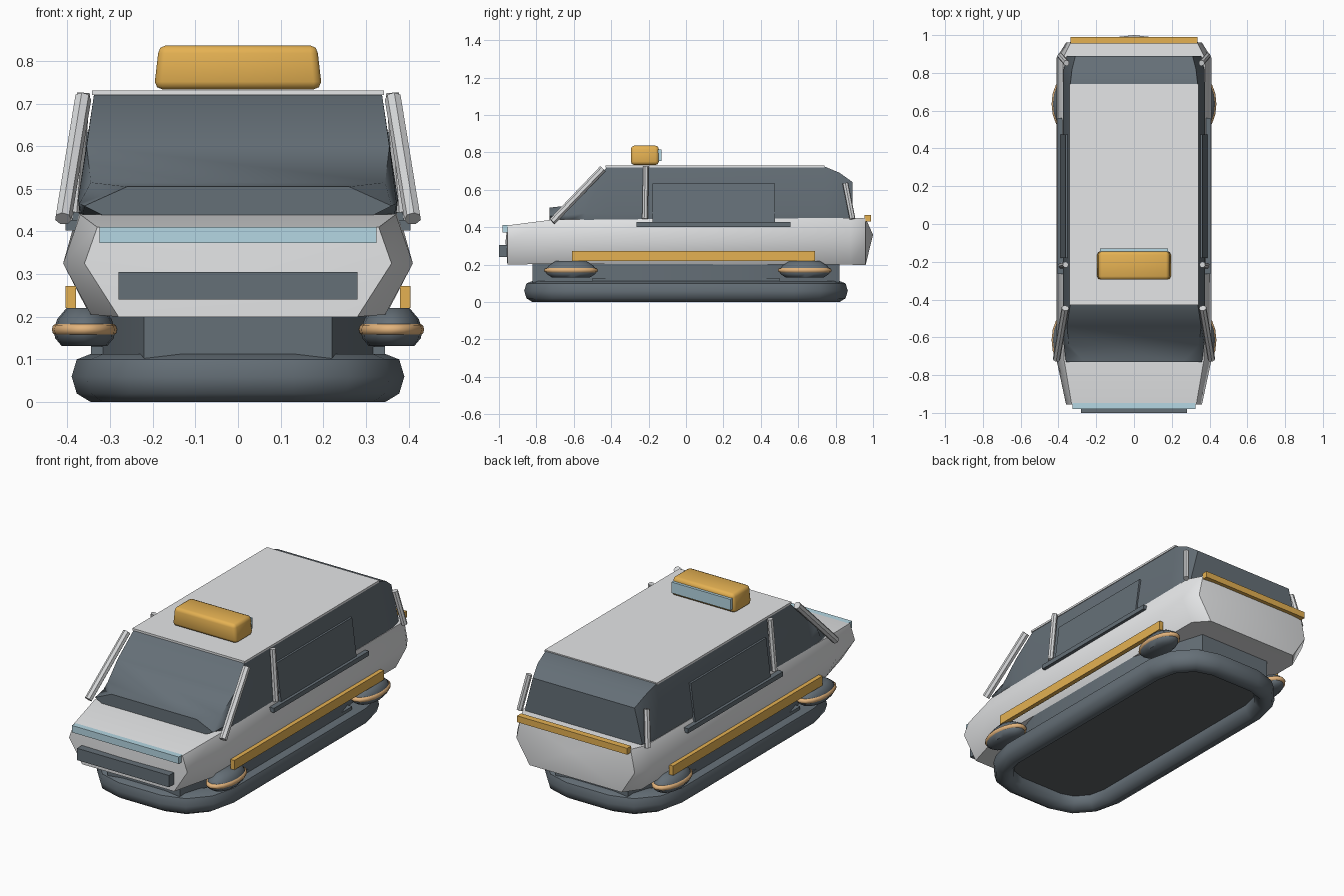
import bpy, bmesh
from math import sin, cos, pi, radians
from mathutils import Vector

cube = bpy.data.objects.get("Cube")
if cube:
    bpy.data.objects.remove(cube, do_unlink=True)


def material(name, colour):
    m = bpy.data.materials.new(name)
    m.use_nodes = True
    m.diffuse_color = (*colour, 1)
    m.node_tree.nodes["Principled BSDF"].inputs["Base Color"].default_value = (*colour, 1)
    return m


LIGHT = material("light grey paint", (0.8, 0.81, 0.82))
SILVER = material("silver", (0.67, 0.68, 0.69))
DARK = material("slate grey", (0.13, 0.16, 0.185))
AMBER = material("amber", (0.78, 0.44, 0.085))
BLUE = material("pale blue lamp", (0.46, 0.68, 0.77))
COPPER = material("copper", (0.76, 0.45, 0.2))
BLACK = material("underside black", (0.11, 0.125, 0.135))
parts = []


def finish(name, bm, mat):
    bmesh.ops.recalc_face_normals(bm, faces=bm.faces)
    mesh = bpy.data.meshes.new(name)
    bm.to_mesh(mesh)
    bm.free()
    mesh.materials.append(mat)
    obj = bpy.data.objects.new(name, mesh)
    bpy.context.collection.objects.link(obj)
    parts.append(obj)
    return obj


def box(name, x, y, z, mat, bevel=0):
    """Box from (min, max) ranges on each axis."""
    bm = bmesh.new()
    bmesh.ops.create_cube(bm, size=1)
    for v in bm.verts:
        v.co = [sum(r) / 2 + c * (r[1] - r[0]) for c, r in zip(v.co, (x, y, z))]
    if bevel:
        bmesh.ops.bevel(bm, geom=bm.edges[:], offset=bevel, segments=2, affect='EDGES', profile=0.5)
    return finish(name, bm, mat)


def bridge(bm, rings, closed=False):
    pairs = list(zip(rings, rings[1:]))
    if closed:
        pairs.append((rings[-1], rings[0]))
    for a, b in pairs:
        for i in range(len(a)):
            j = (i + 1) % len(a)
            bm.faces.new((a[i], a[j], b[j], b[i]))


def hull(name, stations, mat, poles=(None, None)):
    """Loft six-sided mirrored sections: y, then (x, z) for bottom, waist and top."""
    bm = bmesh.new()
    rings = []
    for y, *pts in stations:
        loop = pts + [(-x, z) for x, z in reversed(pts)]
        rings.append([bm.verts.new((x, y, z)) for x, z in loop])
    bridge(bm, rings)
    for ring, pole in zip((rings[0], rings[-1]), poles):
        if pole:
            tip = bm.verts.new(pole)
            for i in range(len(ring)):
                bm.faces.new((ring[i], ring[(i + 1) % len(ring)], tip))
        else:
            bm.faces.new(ring)
    return finish(name, bm, mat)


def rounded_outline(hx, hy, rx, ry, n):
    """Rectangle outline with elliptical corners of n segments."""
    pts = []
    for k, (sx, sy) in enumerate(((1, 1), (-1, 1), (-1, -1), (1, -1))):
        for i in range(n + 1):
            a = pi / 2 * (k + i / n)
            pts.append((sx * (hx - rx) + rx * cos(a), sy * (hy - ry) + ry * sin(a)))
    return pts


def stack(name, levels, rx, ry, n, mat, ring=False):
    """Stack rounded outlines inset by d at height z; ring joins last to first."""
    bm = bmesh.new()
    rings = [[bm.verts.new((x, y, z)) for x, y in
              rounded_outline(0.39 - d, 0.865 - d, rx - d, ry - d, n)] for d, z in levels]
    bridge(bm, rings, ring)
    if not ring:
        bm.faces.new(rings[0])
        bm.faces.new(rings[-1])
    return finish(name, bm, mat)


def rod(name, start, end, radius, mat):
    a, b = Vector(start), Vector(end)
    bm = bmesh.new()
    bmesh.ops.create_cone(bm, cap_ends=True, segments=7, radius1=radius, radius2=radius,
                          depth=(b - a).length)
    turn = (b - a).to_track_quat('Z', 'Y')
    for v in bm.verts:
        v.co = turn @ v.co + (a + b) / 2
    return finish(name, bm, mat)


def lathe(name, centre, profile, mat, closed=False, segments=16):
    """Flattened disc, half as wide in x as in y."""
    bm = bmesh.new()
    rings = []
    for r, z in profile:
        rings.append([bm.verts.new((centre[0] + r * 0.53 * cos(2 * pi * i / segments),
                                    centre[1] + r * sin(2 * pi * i / segments), z))
                      for i in range(segments)])
    bridge(bm, rings, closed)
    if not closed:
        bm.faces.new(rings[0])
        bm.faces.new(rings[-1])
    return finish(name, bm, mat)


# Air cushion, underside and chassis
stack("cushion_skirt", [(0.045, 0.0), (0.012, 0.02), (0, 0.06), (0.012, 0.1), (0.045, 0.113),
                        (0.09, 0.113), (0.115, 0.08), (0.105, 0.03), (0.075, 0.0)],
      0.26, 0.29, 3, DARK, ring=True)
stack("underside_panel", [(0.1, 0.065), (0.1, 0.09)], 0.26, 0.29, 3, BLACK)
stack("chassis", [(0.045, 0.09), (0.045, 0.23)], 0.17, 0.46, 1, DARK)
box("chassis_floor", (-0.345, 0.345), (-0.5, 0.5), (0.1, 0.13), DARK)

# Painted lower body
hull("lower_body", [
    (-0.955, (0.28, 0.2), (0.36, 0.325), (0.33, 0.41)),
    (-0.72, (0.345, 0.205), (0.41, 0.325), (0.37, 0.44)),
    (0.88, (0.345, 0.2), (0.41, 0.325), (0.375, 0.45)),
    (0.96, (0.28, 0.197), (0.36, 0.325), (0.335, 0.448)),
], LIGHT, ((0, -0.965, 0.325), (0, 1.0, 0.36)))

# Glazed cabin with a swept windscreen and cowl
hull("cabin", [
    (-0.73, (0.30, 0.43), (0.36, 0.46), (0.26, 0.505)),
    (-0.64, (0.365, 0.43), (0.372, 0.465), (0.345, 0.515)),
    (-0.54, (0.37, 0.43), (0.375, 0.475), (0.355, 0.6)),
    (-0.42, (0.37, 0.43), (0.375, 0.475), (0.337, 0.725)),
    (0.74, (0.37, 0.43), (0.375, 0.475), (0.337, 0.725)),
    (0.82, (0.37, 0.43), (0.372, 0.475), (0.328, 0.692)),
    (0.89, (0.35, 0.43), (0.355, 0.465), (0.31, 0.642)),
], DARK)
box("roof_panel", (-0.342, 0.342), (-0.43, 0.74), (0.72, 0.731), LIGHT)

# Roof sign with its rear lamp
sign = box("roof_sign", (-0.195, 0.195), (-0.295, -0.145), (0.733, 0.836), AMBER, 0.018)
for v in sign.data.vertices:
    if v.co.z > 0.79:
        v.co.x *= 0.96
box("roof_sign_lamp", (-0.18, 0.18), (-0.15, -0.13), (0.755, 0.815), BLUE)

# Nose and tail trim
box("front_light_bar", (-0.325, 0.325), (-0.98, -0.94), (0.373, 0.411), BLUE)
box("front_bumper", (-0.28, 0.28), (-1.0, -0.945), (0.24, 0.305), DARK)
box("rear_light_bar", (-0.335, 0.335), (0.955, 0.99), (0.43, 0.465), AMBER)

# Side fittings, repeated on both sides
for side, s in (("left", 1), ("right", -1)):
    def span(a, b):
        return tuple(sorted((s * a, s * b)))

    box(side + "_side_strip", span(0.38, 0.405), (-0.61, 0.69), (0.22, 0.272), AMBER)
    door = box(side + "_door_panel", span(0.365, 0.392), (-0.18, 0.475), (0.405, 0.633), DARK)
    for v in door.data.vertices:
        v.co.x -= s * 0.13 * (v.co.z - 0.405)
    box(side + "_door_sill", span(0.36, 0.405), (-0.265, 0.56), (0.402, 0.427), DARK)
    rod(side + "_front_pillar", (s * 0.41, -0.715, 0.43), (s * 0.364, -0.445, 0.712), 0.02, SILVER)
    rod(side + "_middle_pillar", (s * 0.385, -0.22, 0.445), (s * 0.362, -0.215, 0.725), 0.016, SILVER)
    rod(side + "_rear_pillar", (s * 0.39, 0.89, 0.445), (s * 0.358, 0.852, 0.635), 0.016, SILVER)
    # Hover pods with copper rims
    for end, y in (("front", -0.615), ("rear", 0.635)):
        centre = (s * 0.36, y)
        lathe(f"{side}_{end}_hover_pod", centre,
              [(0.1, 0.131), (0.13, 0.15), (0.136, 0.17), (0.12, 0.195), (0.08, 0.22)], DARK)
        lathe(f"{side}_{end}_pod_rim", centre,
              [(0.13, 0.157), (0.14, 0.161), (0.144, 0.17), (0.14, 0.179), (0.13, 0.183)],
              COPPER, closed=True)

# Smooth shading with sharp creases
bpy.ops.object.select_all(action='DESELECT')
for obj in parts:
    obj.select_set(True)
bpy.context.view_layer.objects.active = parts[0]
bpy.ops.object.shade_smooth_by_angle(angle=radians(50))
